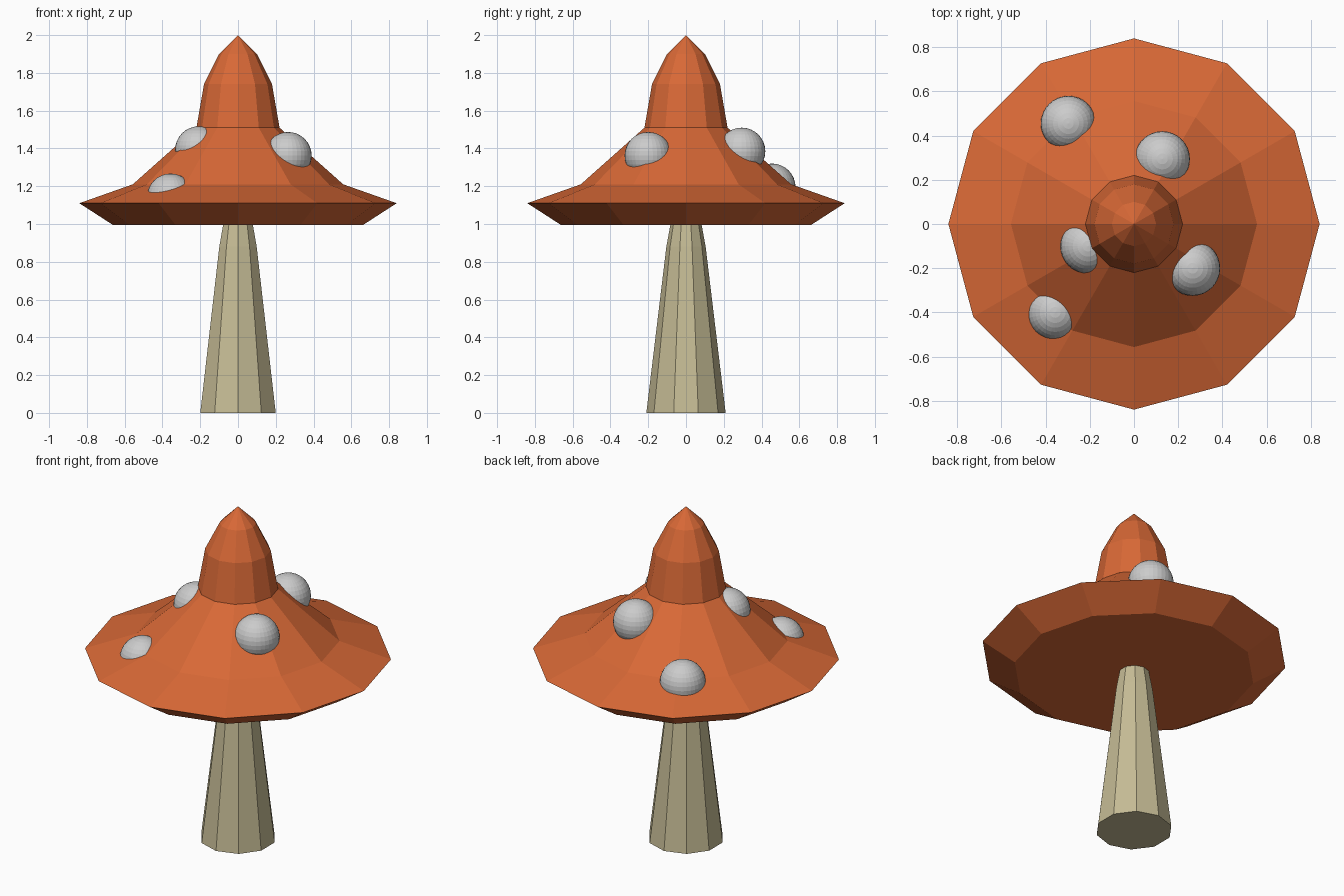
import bpy, bmesh
from math import cos, sin, pi

if "Cube" in bpy.data.objects:
    bpy.data.objects.remove(bpy.data.objects["Cube"])


def material(name, color):
    mat = bpy.data.materials.new(name)
    mat.diffuse_color = (*color, 1)
    mat.use_nodes = True
    mat.node_tree.nodes["Principled BSDF"].inputs["Base Color"].default_value = mat.diffuse_color
    return mat


def lathe(name, profile, sides, start, mat):
    """Faceted solid from (radius, z) rings, bottom to top; radius 0 is a tip."""
    bm = bmesh.new()
    rings = []
    for r, z in profile:
        if r == 0:
            rings.append([bm.verts.new((0, 0, z))] * sides)
        else:
            angles = [start + 2 * pi * i / sides for i in range(sides)]
            rings.append([bm.verts.new((r * cos(a), r * sin(a), z)) for a in angles])
    for low, high in zip(rings, rings[1:]):
        for i in range(sides):
            j = (i + 1) % sides
            corners = [low[i], low[j], high[j], high[i]]
            bm.faces.new(list(dict.fromkeys(corners)))
    for ring, (r, z) in ((rings[0], profile[0]), (rings[-1], profile[-1])):
        if r > 0:
            bm.faces.new(ring)
    bmesh.ops.recalc_face_normals(bm, faces=bm.faces)
    mesh = bpy.data.meshes.new(name)
    bm.to_mesh(mesh)
    bm.free()
    mesh.materials.append(mat)
    obj = bpy.data.objects.new(name, mesh)
    bpy.context.collection.objects.link(obj)
    return obj


# Stem: ten sides, tapering up into the cap
cream = material("cream", (0.56, 0.50, 0.30))
lathe("stem", [(0.21, 0), (0.157, 0.44), (0.104, 0.88), (0.082, 1.0)], 10, pi / 2, cream)

# Cap: twelve sides, wide brim and pointed crown
orange = material("orange", (0.69, 0.14, 0.037))
lathe("cap", [(0.662, 0.995), (0.84, 1.11), (0.557, 1.21), (0.22, 1.51),
              (0.18, 1.74), (0.10, 1.90), (0, 2.0)], 12, 0, orange)

# Spots: spheres sunk into the cap
spots = [(0.128, 0.295, 1.385), (0.265, -0.2, 1.362), (-0.297, 0.455, 1.195),
         (-0.208, -0.1, 1.392), (-0.357, -0.4, 1.142)]
for n, pos in enumerate(spots, 1):
    bpy.ops.mesh.primitive_uv_sphere_add(segments=32, ring_count=16, radius=0.125, location=pos)
    bpy.context.object.name = f"spot_{n}"
